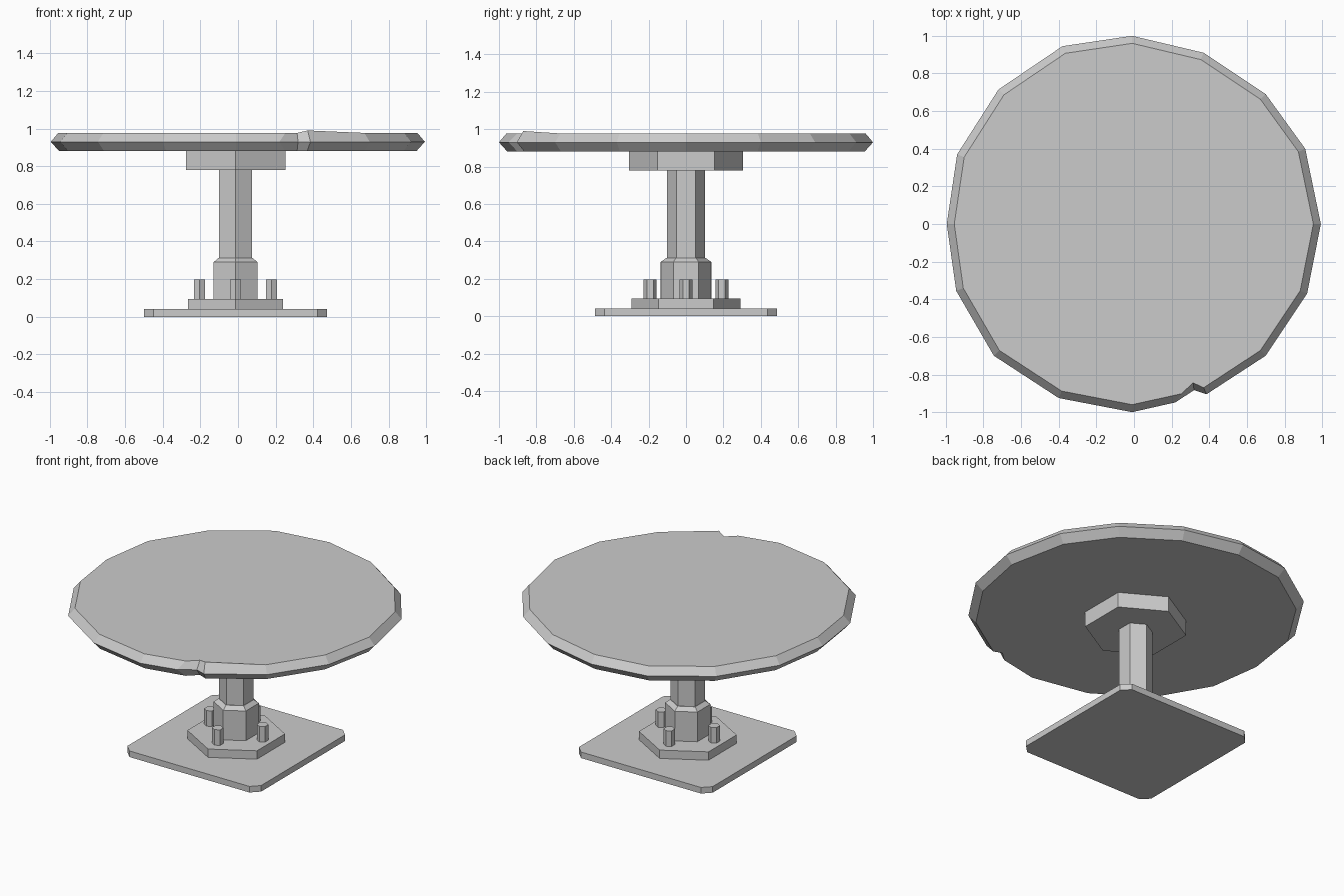
import bpy, bmesh
from math import pi, sin, cos

if "Cube" in bpy.data.objects:
    bpy.data.objects.remove(bpy.data.objects["Cube"])

CX = -0.013  # pedestal axis


def build(name, rings):
    """Closed solid lofted through rings of 3D points (bottom to top)."""
    bm = bmesh.new()
    loops = [[bm.verts.new(p) for p in ring] for ring in rings]
    n = len(loops[0])
    for a, b in zip(loops, loops[1:]):
        for i in range(n):
            j = (i + 1) % n
            bm.faces.new((a[i], a[j], b[j], b[i]))
    bm.faces.new(loops[0][::-1])
    bm.faces.new(loops[-1])
    bmesh.ops.recalc_face_normals(bm, faces=bm.faces)
    mesh = bpy.data.meshes.new(name)
    bm.to_mesh(mesh)
    bm.free()
    ob = bpy.data.objects.new(name, mesh)
    bpy.context.collection.objects.link(ob)
    return ob


def hexagon(r, z, x=CX, y=0.0):
    return [(x + r * cos(pi / 2 + i * pi / 3), y + r * sin(pi / 2 + i * pi / 3), z)
            for i in range(6)]


def hex_prism(name, profile, x=CX, y=0.0):
    return build(name, [hexagon(r, z, x, y) for r, z in profile])


# Square foot plate with clipped corners
h, c = 0.486, 0.05
corners = [(h, -h + c), (h, h - c), (h - c, h), (-h + c, h),
           (-h, h - c), (-h, -h + c), (-h + c, -h), (h - c, -h)]
build("foot_plate", [[(x + CX, y, z) for x, y in corners] for z in (0.0, 0.04)])

# Hexagonal pedestal parts
hex_prism("flange", [(0.292, 0.04), (0.292, 0.095)])
hex_prism("column_collar", [(0.135, 0.095), (0.135, 0.29), (0.105, 0.312)])
hex_prism("column", [(0.102, 0.30), (0.102, 0.79)])
hex_prism("top_support", [(0.305, 0.78), (0.305, 0.89)])

# Four bolts around the collar
for i in range(4):
    a = i * pi / 2
    hex_prism(f"bolt_{i + 1}", [(0.034, 0.09), (0.034, 0.197)],
              CX + 0.192 * cos(a), 0.192 * sin(a))

# Worn round table top: uneven outline with a chipped edge at the front
rim = [(-0.01, 1.0), (-0.38, 0.945), (-0.72, 0.715), (-0.94, 0.37), (-0.995, 0.0),
       (-0.945, -0.355), (-0.745, -0.70), (-0.40, -0.925), (-0.01, -1.0),
       (0.22, -0.948), (0.319, -0.883), (0.385, -0.905), (0.70, -0.70),
       (0.92, -0.37), (0.993, 0.0), (0.91, 0.40), (0.70, 0.69), (0.37, 0.91)]
CHIP_LEFT, CHIP, CHIP_RIGHT = 9, 10, 11


def inset(s, z):
    ring = [(x * s, y * s, z) for x, y in rim]
    ring[CHIP_LEFT] = (0.252, -0.902, z)
    ring[CHIP] = (0.314, -0.844, z)
    return ring


upper = inset(0.96, 0.977)
upper[CHIP_RIGHT] = (0.37, -0.87, 0.99)
build("table_top", [inset(0.955, 0.88), [(x, y, 0.93) for x, y in rim], upper])
